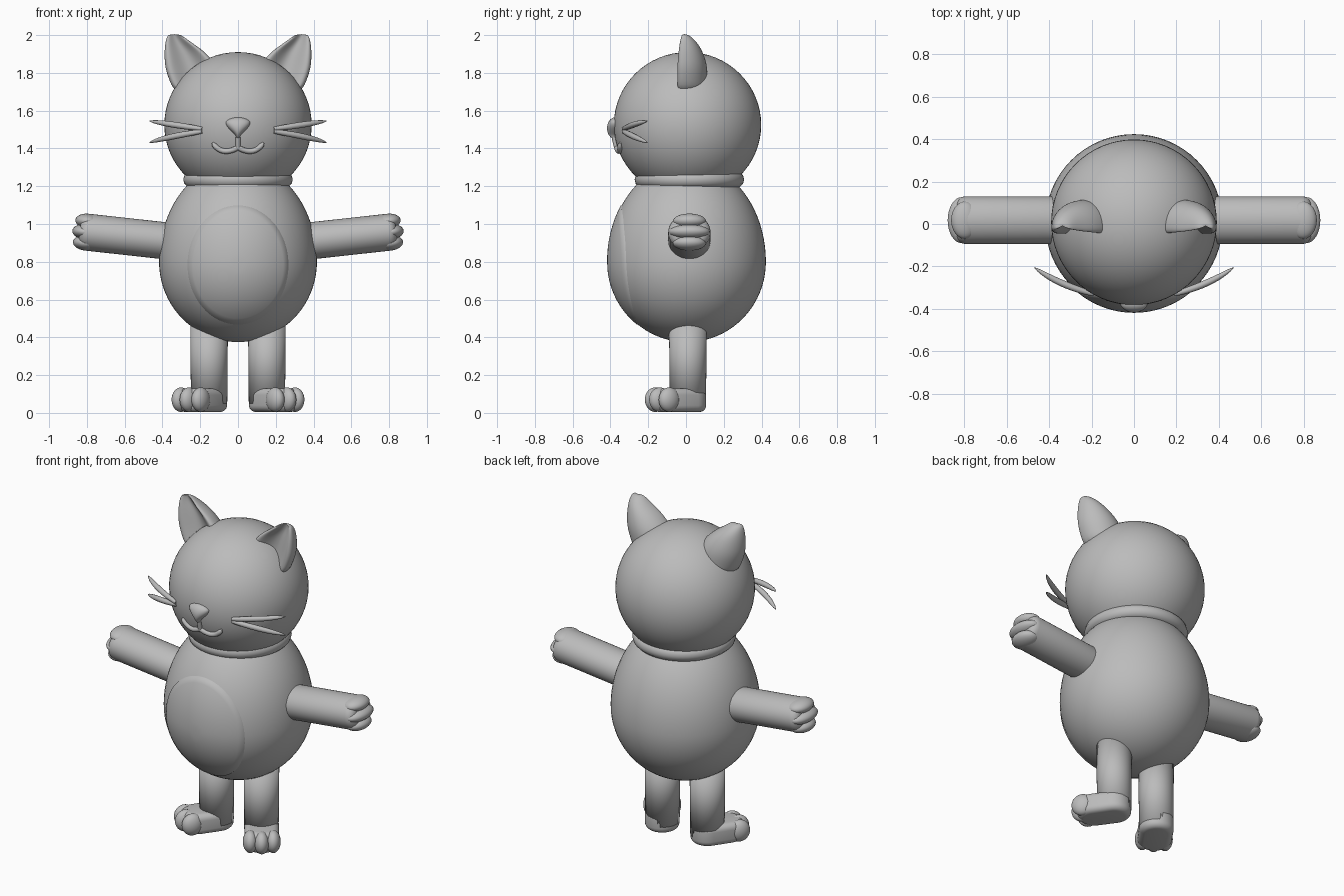
import bpy, bmesh
from math import sin, cos, pi, sqrt, radians, atan
from mathutils import Vector, Matrix

if "Cube" in bpy.data.objects:
    bpy.data.objects.remove(bpy.data.objects["Cube"])

grey = bpy.data.materials.new("plain grey")
grey.use_nodes = True
COLOUR = (0.5, 0.5, 0.5, 1)
grey.diffuse_color = COLOUR
grey.node_tree.nodes["Principled BSDF"].inputs["Base Color"].default_value = COLOUR

HEAD = Vector((0, 0.008, 1.525))
HEAD_R = 0.39
BODY_Y, BODY_Z, BODY_R = 0.005, 0.8, 0.418


def finish(name, bm, bevel=0, subsurf=0):
    bmesh.ops.recalc_face_normals(bm, faces=bm.faces)
    mesh = bpy.data.meshes.new(name)
    bm.to_mesh(mesh)
    bm.free()
    mesh.materials.append(grey)
    mesh.shade_smooth()
    ob = bpy.data.objects.new(name, mesh)
    bpy.context.collection.objects.link(ob)
    if bevel:
        mod = ob.modifiers.new("round", "BEVEL")
        mod.width, mod.segments, mod.angle_limit = bevel, 5, radians(50)
    if subsurf:
        mod = ob.modifiers.new("smooth", "SUBSURF")
        mod.levels = mod.render_levels = subsurf
    return ob


def ellipsoid(name, centre, size, turn=Matrix(), segments=32):
    bm = bmesh.new()
    bmesh.ops.create_uvsphere(bm, u_segments=segments, v_segments=segments // 2, radius=1)
    bm.transform(Matrix.Translation(centre) @ turn @ Matrix.Diagonal((*size, 1)))
    return finish(name, bm)


def tube(name, points, radii, depth):
    curve = bpy.data.curves.new(name, "CURVE")
    curve.dimensions = "3D"
    curve.bevel_depth, curve.bevel_resolution = depth, 4
    curve.use_fill_caps = True
    spline = curve.splines.new("POLY")
    spline.points.add(len(points) - 1)
    for p, co, r in zip(spline.points, points, radii):
        p.co, p.radius = (*co, 1), r
    spline.use_smooth = True
    curve.materials.append(grey)
    ob = bpy.data.objects.new(name, curve)
    bpy.context.collection.objects.link(ob)


def bezier(a, b, c, n=12):
    a, b, c = Vector(a), Vector(b), Vector(c)
    return [a * (1 - t) ** 2 + b * 2 * t * (1 - t) + c * t * t for t in (i / n for i in range(n + 1))]


def half_height(z):
    return 0.53 if z > 0 else 0.425


def body_radius(z):
    dz = z - BODY_Z
    return BODY_R * sqrt(max(0, 1 - (dz / half_height(dz)) ** 2))


def on_head(x, z, lift=0):
    return Vector((x, HEAD.y - sqrt((HEAD_R + lift) ** 2 - x * x - (z - HEAD.z) ** 2), z))


# Egg-shaped body, head and collar
bm = bmesh.new()
bmesh.ops.create_uvsphere(bm, u_segments=64, v_segments=40, radius=1)
for v in bm.verts:
    v.co = (v.co.x * BODY_R, v.co.y * BODY_R + BODY_Y, BODY_Z + v.co.z * half_height(v.co.z))
finish("body", bm)
ellipsoid("head", HEAD, (HEAD_R, HEAD_R, 0.385), segments=64)
ring = [(0.246 * cos(a), 0.246 * sin(a) + 0.018, 1.235) for a in (i * pi / 32 for i in range(64))]
tube("collar", ring, [1] * 64, 0.044)
bpy.data.objects["collar"].data.splines[0].use_cyclic_u = True

# Oval belly patch following the body
bm = bmesh.new()
rings = []
for k, lift in [(i / 10, 0.005) for i in range(1, 11)] + [(1.005, -0.02)]:
    row = []
    for i in range(64):
        a = i * pi / 32
        x, z = 0.267 * k * cos(a), 0.783 + 0.315 * k * sin(a)
        row.append(bm.verts.new((x, BODY_Y - lift - sqrt(body_radius(z) ** 2 - x * x), z)))
    rings.append(row)
bm.faces.new(rings[0])
for low, high in zip(rings, rings[1:]):
    for i in range(64):
        j = (i + 1) % 64
        bm.faces.new((low[i], low[j], high[j], high[i]))
finish("belly_patch", bm)

# Rounded triangular nose
bm = bmesh.new()
bmesh.ops.create_uvsphere(bm, u_segments=32, v_segments=20, radius=1)
for v in bm.verts:
    taper = 0.62 + 0.42 * min(1, max(-1, v.co.z * 1.5))
    v.co = (v.co.x * 0.08 * taper, v.co.y * 0.045 - 0.373, v.co.z * 0.058 + 1.507)
finish("nose", bm)

# Mouth: a stem and two curled halves
tube("mouth_stem", [on_head(0, z, 0.004) for z in (1.46, 1.435, 1.405)], [1, 1, 1], 0.013)

for side, s in (("left", 1), ("right", -1)):
    smile = [on_head(p.x * s, p.z, 0.004)
             for p in bezier((0, 0, 1.405), (0.085, 0, 1.355), (0.135, 0, 1.43))]
    tube("mouth_" + side, smile, [0.9] + [1] * 10 + [0.9, 0.4], 0.014)

    # Whiskers: tapered, swept backward
    taper = [max(0.12, sqrt(sin(pi * (0.15 + 0.85 * i / 12)))) for i in range(13)]
    for level, z0, z1 in (("upper", 1.503, 1.545), ("lower", 1.49, 1.432)):
        path = bezier((0.19 * s, -0.33, z0), (0.36 * s, -0.285, (z0 + z1) / 2 + 0.004),
                      (0.468 * s, -0.205, z1))
        tube(f"{side}_{level}_whisker", path, taper, 0.016)

    # Ear: stacked sections, round behind and hollow in front
    bm = bmesh.new()
    rows = []
    for z, x_in, x_out, d in ((1.68, 0.06, 0.33, 0.13), (1.76, 0.08, 0.365, 0.13),
                              (1.82, 0.1, 0.385, 0.13), (1.87, 0.135, 0.39, 0.12),
                              (1.92, 0.185, 0.39, 0.1), (1.96, 0.245, 0.385, 0.075),
                              (1.99, 0.285, 0.378, 0.045), (2.005, 0.31, 0.365, 0.02)):
        row = []
        for i in range(24):
            a = i * pi / 12
            h = abs(sin(a))
            depth = d * h if i <= 12 else d * (0.8 * h ** 4 - 0.6 * h)
            x = (x_in + x_out) / 2 + (x_out - x_in) / 2 * cos(a)
            row.append(bm.verts.new((s * x, depth - 0.015, z)))
        rows.append(row)
    for low, high in zip(rows, rows[1:]):
        for i in range(24):
            j = (i + 1) % 24
            bm.faces.new((low[i], low[j], high[j], high[i]))
    bm.faces.new(rows[0])
    bm.faces.new(rows[-1])
    finish(side + "_ear", bm, subsurf=2)

    # Arm rising gently outward, with three stacked fingers
    tilt = Matrix.Rotation(-s * atan(0.11), 4, "Y")
    place = Matrix.Translation((s * 0.575, 0.018, 0.932)) @ tilt
    bm = bmesh.new()
    bmesh.ops.create_cone(bm, cap_ends=True, segments=40, radius1=1, radius2=1, depth=0.53)
    bm.transform(place @ Matrix.Rotation(pi / 2, 4, "Y") @ Matrix.Diagonal((0.098, 0.112, 1, 1)))
    finish(side + "_arm", bm, bevel=0.045)
    for n, (dz, dx, width) in enumerate(((0.058, 0.228, 0.088), (0, 0.238, 0.108),
                                         (-0.058, 0.228, 0.088))):
        ellipsoid(f"{side}_finger_{n + 1}", place @ Vector((s * dx, 0, dz)),
                  (0.066, width, 0.04), tilt)

    # Leg, flaring slightly where it meets the body
    bm = bmesh.new()
    bmesh.ops.create_cone(bm, cap_ends=True, segments=40, radius1=0.096, radius2=0.1, depth=0.44)
    bm.transform(Matrix.Translation((s * 0.153, 0.01, 0.27)))
    finish(side + "_leg", bm)

    # Foot turned outward, with three toes
    turn = Matrix.Rotation(s * radians(35), 4, "Z")
    place = Matrix.Translation((s * 0.155, 0.01, 0)) @ turn
    bm = bmesh.new()
    for z in (0.005, 0.13):
        for i in range(40):
            a = i * pi / 20
            y = 0.097 * sin(a) - (0.11 if sin(a) < -0.01 else 0)
            bm.verts.new(place @ Vector((0.097 * cos(a), y, z)))
    bmesh.ops.convex_hull(bm, input=bm.verts)
    bmesh.ops.dissolve_limit(bm, angle_limit=0.02, verts=bm.verts, edges=bm.edges)
    finish(side + "_foot", bm, bevel=0.035)
    for n, (dx, dy) in enumerate(((-0.064, -0.165), (0, -0.182), (0.064, -0.165))):
        ellipsoid(f"{side}_toe_{n + 1}", place @ Vector((dx, dy, 0.07)), (0.042, 0.062, 0.065), turn)
